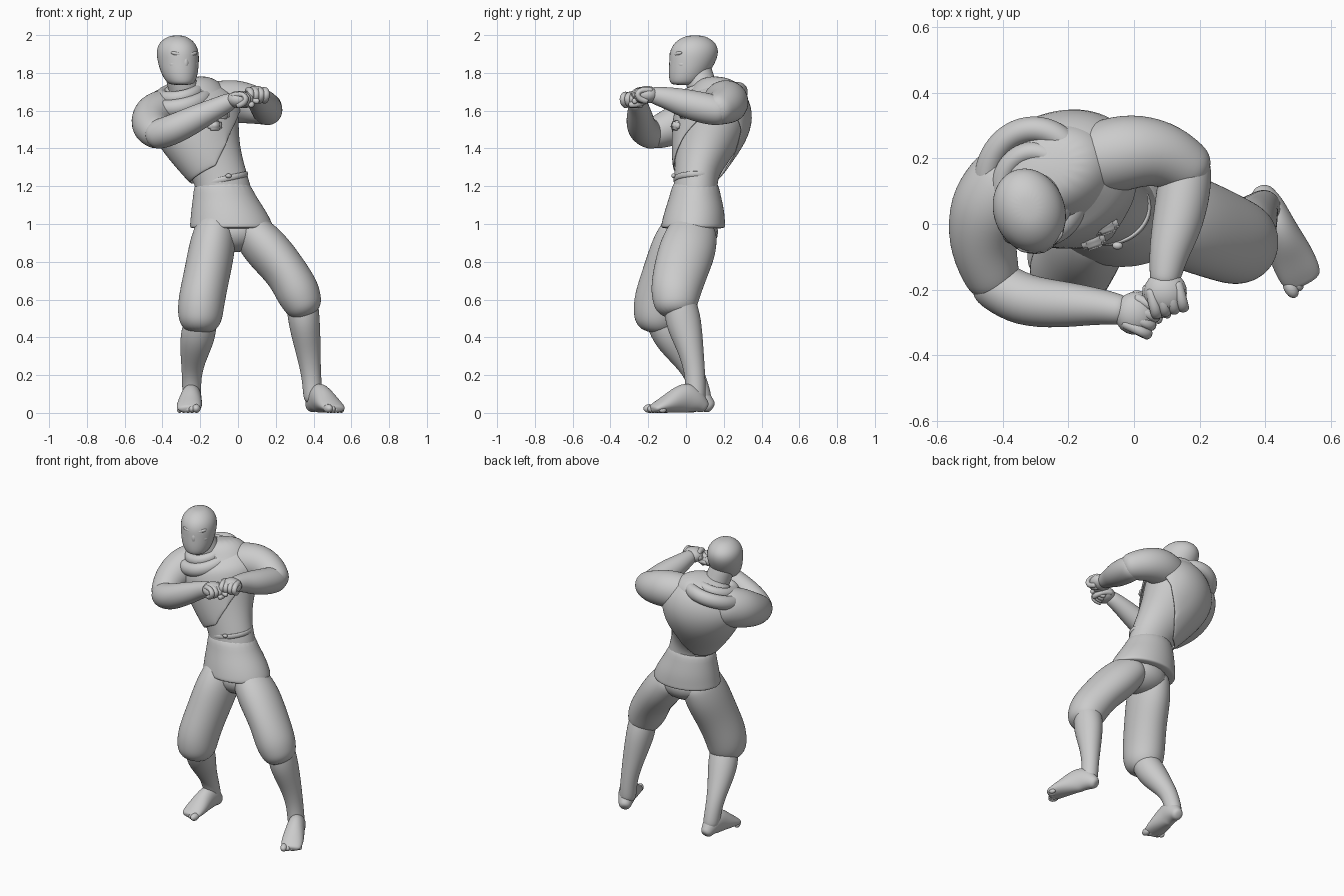
import bpy, bmesh
from math import sin, cos, pi, radians, degrees, atan2
from mathutils import Vector, Matrix

if "Cube" in bpy.data.objects:
    bpy.data.objects.remove(bpy.data.objects["Cube"])

UP = Vector((0, 0, 1))


def finish(bm, name, levels=2, thick=0):
    bmesh.ops.recalc_face_normals(bm, faces=bm.faces)
    me = bpy.data.meshes.new(name)
    bm.to_mesh(me)
    bm.free()
    for p in me.polygons:
        p.use_smooth = True
    ob = bpy.data.objects.new(name, me)
    bpy.context.collection.objects.link(ob)
    if thick:
        m = ob.modifiers.new("thickness", 'SOLIDIFY')
        m.thickness, m.offset = thick, 1
    if levels:
        m = ob.modifiers.new("smooth", 'SUBSURF')
        m.levels = m.render_levels = levels
    return ob


def loft(name, secs, n=16, arm=False, flat=False, ends=True, cut=None, thick=0, closed=False):
    """Skin elliptical sections (x, y, z, a[, b[, yaw]]) along a path."""
    secs = [(Vector(s[:3]), s[3], s[4] if len(s) > 4 else s[3], s[5] if len(s) > 5 else 0) for s in secs]
    k = len(secs)
    rows = []
    for i, (p, a, b, yaw) in enumerate(secs):
        if closed:
            t = secs[(i + 1) % k][0] - secs[i - 1][0]
        else:
            t = secs[min(i + 1, k - 1)][0] - secs[max(i - 1, 0)][0]
        t = UP.copy() if flat else t.normalized()
        ref = UP if arm else Vector((cos(radians(yaw)), sin(radians(yaw)), 0))
        u = (ref - t * ref.dot(t)).normalized()
        rows.append((p, a, b, u, t.cross(u), t))
    if ends and not closed:
        def cap(r, sign):
            p, a, b, u, v, t = r
            m = min(a, b) * sign
            return [(p + t * m * d, a * s, b * s, u, v, t) for d, s in ((.45, .87), (.8, .5))]
        rows = cap(rows[0], -1)[::-1] + rows + cap(rows[-1], 1)
    bm = bmesh.new()
    rings = [[bm.verts.new(p + (u * a * cos(2 * pi * j / n) + v * b * sin(2 * pi * j / n)) * 1.025)
              for j in range(n)] for p, a, b, u, v, t in rows]
    pairs = list(zip(rings, rings[1:])) + ([(rings[-1], rings[0])] if closed else [])
    for r, q in pairs:
        for j in range(n):
            bm.faces.new((r[j], r[(j + 1) % n], q[(j + 1) % n], q[j]))
    if not closed and not cut:
        bm.faces.new(rings[0])
        bm.faces.new(rings[-1])
    if cut:
        bmesh.ops.bisect_plane(bm, geom=bm.verts[:] + bm.edges[:] + bm.faces[:],
                               plane_co=cut[0], plane_no=cut[1], clear_outer=True)
    return finish(bm, name, 2, thick)


def blob(name, loc, size, yaw=0, tilt=0):
    bm = bmesh.new()
    bmesh.ops.create_uvsphere(bm, u_segments=20, v_segments=12, radius=1)
    bm.transform(Matrix.Translation(loc) @ Matrix.Rotation(radians(yaw), 4, 'Z')
                 @ Matrix.Rotation(radians(tilt), 4, 'Y') @ Matrix.Diagonal((*size, 1)))
    return finish(bm, name, 0)


# torso, leaning and twisted
torso = [(-.07, .05, 1.14, .15, .12, 5), (-.09, .05, 1.25, .135, .11, 8), (-.145, .08, 1.36, .165, .14, 14),
         (-.2, .125, 1.49, .215, .18, 18), (-.225, .15, 1.59, .235, .185, 18), (-.24, .16, 1.655, .19, .15, 18)]
loft("torso", torso, 20)

# wrap draped over one shoulder, cut on a diagonal
wrap = [(x - .004, y, z, a * 1.05, b * 1.03, w) for x, y, z, a, b, w in torso[1:]]
wrap[0] = (-.11, .06, 1.28, .145, .118, 10)
wrap.append((-.26, .145, 1.71, .12, .1, 18))
loft("shoulder_wrap", wrap, 24, ends=False, thick=.012, cut=((-.07, 0, 1.42), (.9, .05, -.42)))

# cowl folds around the neck
for name, c, rx, ry, r, tilt in (("cowl_outer_fold", (-.305, .125, 1.66), .145, .165, .042, .25),
                                 ("cowl_inner_fold", (-.305, .105, 1.695), .1, .115, .034, .22)):
    ring = []
    for i in range(20):
        q = 2 * pi * i / 20
        dx, dy = rx * cos(q), ry * sin(q)
        ring.append((c[0] + dx, c[1] + dy, c[2] + dx * .18 + dy * tilt, r * 1.1, r))
    loft(name, ring, 10, arm=True, closed=True)

# tunic skirt, waist fold and knot
loft("tunic_skirt", [(-.09, .05, 1.25, .137, .112, 5), (-.075, .05, 1.16, .158, .13), (-.05, .045, 1.07, .195, .156),
                     (-.035, .038, 1.0, .215, .166), (-.036, .038, .98, .217, .168), (-.036, .038, .975, .19, .14)],
     24, flat=True, ends=False)
fold = [(-.088 + .135 * cos(q), .05 + .111 * sin(q), 1.235 + .03 * cos(q), .016, .008)
        for q in [2 * pi * i / 24 for i in range(24)]]
loft("waist_fold", fold, 8, arm=True, closed=True)
blob("knot", (-.05, -.066, 1.255), (.016, .012, .012))
blob("pelvis", (-.025, .035, .96), (.17, .135, .11))

# chest clasps
for i, loc in enumerate([(-.085, -.005, 1.58), (-.125, -.05, 1.52)]):
    bm = bmesh.new()
    bmesh.ops.create_cube(bm, size=1)
    bmesh.ops.bevel(bm, geom=bm.edges[:], offset=.2, segments=3, affect='EDGES')
    bm.transform(Matrix.Translation(loc) @ Matrix.Rotation(radians(20), 4, 'Z')
                 @ Matrix.Rotation(radians(-20), 4, 'X') @ Matrix.Diagonal((.075, .045, .05, 1)))
    finish(bm, f"clasp_{i + 1}", 0)

# neck and head
loft("neck", [(-.265, .12, 1.64, .085), (-.29, .085, 1.72, .078), (-.315, .062, 1.81, .076)])
HY = 20
loft("head", [(-.3, -.012, 1.735, .05, .058, HY), (-.303, -.002, 1.75, .075, .085, HY),
              (-.31, .015, 1.8, .096, .108, HY), (-.316, .035, 1.86, .106, .124, HY),
              (-.32, .043, 1.91, .109, .131, HY), (-.322, .047, 1.953, .096, .116, HY),
              (-.322, .048, 1.985, .063, .077, HY), (-.322, .048, 1.999, .027, .033, HY)], 20, flat=True, ends=False)


def face(side, fwd, z):
    u, f = Vector((cos(radians(HY)), sin(radians(HY)), 0)), Vector((sin(radians(HY)), -cos(radians(HY)), 0))
    return Vector((-.318, .04, z)) + u * side + f * fwd


blob("nose", face(0, .115, 1.852), (.018, .02, .035), HY)
blob("mask_mouth", face(0, .09, 1.79), (.045, .036, .045), HY)
for s, side in ((-1, "right"), (1, "left")):
    blob(f"{side}_eye", face(s * .04, .107, 1.878), (.017, .01, .008), HY)
    blob(f"{side}_brow", face(s * .04, .104, 1.9), (.036, .016, .012), HY + s * 18, -s * 12)
    blob(f"{side}_cheek", face(s * .045, .085, 1.845), (.038, .028, .026), HY + s * 20)

# arms: cloth sleeve, then bare forearm
loft("left_sleeve", [(-.1, .2, 1.645, .115), (.0, .225, 1.65, .115), (.09, .215, 1.63, .1),
                     (.155, .175, 1.61, .087)], arm=True)
loft("left_forearm", [(.157, .165, 1.6, .08), (.15, .09, 1.615, .082), (.13, -.01, 1.64, .076),
                      (.105, -.09, 1.665, .06), (.095, -.16, 1.68, .048)], arm=True)
loft("right_sleeve", [(-.39, .12, 1.59, .125), (-.45, .04, 1.565, .122), (-.465, -.06, 1.52, .103),
                      (-.435, -.15, 1.485, .088)], arm=True)
loft("right_forearm", [(-.42, -.185, 1.475, .08), (-.34, -.235, 1.5, .08), (-.22, -.245, 1.56, .072),
                       (-.11, -.25, 1.615, .055), (-.05, -.26, 1.645, .048)], arm=True)


# fists: palm, four curled fingers and a thumb
def fist(side, c, fwd, thumb):
    c, f = Vector(c), Vector(fwd).normalized()
    s = UP.cross(f).normalized() * thumb
    h = s.cross(f) * thumb
    h = h if h.z > 0 else -h
    blob(f"{side}_palm", c - f * .008, (.064, .066, .046), degrees(atan2(f.y, f.x)))
    for i in range(4):
        o = c + s * (i - 1.5) * .028
        pts = [(-.015, .022), (.036, .026), (.058, .004), (.044, -.024), (.01, -.032)]
        loft(f"{side}_finger_{i + 1}", [(*(o + f * a + h * b), .0185) for a, b in pts], 8)
    pts = [(-.03, .05, -.005), (.015, .06, -.016), (.05, .04, -.032), (.056, .012, -.034)]
    loft(f"{side}_thumb", [(*(c + f * a + s * b + h * d), .018) for a, b, d in pts], 8)


fist("left", (.097, -.215, 1.685), (.25, -1, .0), -1)
fist("right", (.012, -.275, 1.66), (.9, -.42, .1), 1)

# trousers gathered below the knee
loft("left_trouser", [(.075, .035, .95, .105, .132), (.15, .01, .87, .122, .15), (.255, -.03, .75, .11, .142),
                      (.315, -.055, .645, .117, .132), (.338, -.055, .59, .106, .12)], 20)
loft("right_trouser", [(-.122, .01, .96, .11, .14), (-.138, -.03, .87, .122, .155), (-.165, -.09, .73, .12, .14),
                       (-.195, -.14, .59, .122, .138), (-.2, -.15, .515, .118, .128)], 20)

# shins
loft("left_shin", [(.34, -.03, .58, .085), (.35, -.015, .48, .084, .098), (.37, .025, .34, .068, .068),
                   (.388, .05, .2, .05, .052), (.397, .05, .09, .052, .055)])
loft("right_shin", [(-.195, -.13, .49, .085), (-.215, -.085, .4, .094, .09), (-.235, -.015, .3, .07, .068),
                    (-.246, .05, .2, .05, .052), (-.245, .08, .09, .05, .055)])


# feet with toes
def foot(side, heel, toe, inner):
    a, b = Vector((*heel, 0)), Vector((*toe, 0))
    d = b - a
    yaw = atan2(d.x, -d.y)
    prof = [(.0, .04, .042), (.12, .05, .066), (.3, .053, .082), (.48, .058, .07), (.68, .066, .05),
            (.88, .066, .033), (.97, .06, .024)]
    loft(f"{side}_foot", [(a.x + d.x * t, a.y + d.y * t, h, w, h, degrees(yaw)) for t, w, h in prof])
    u = Vector((cos(yaw), sin(yaw), 0)) * inner
    for i in range(5):
        r = .023 - .0022 * i
        p = a + d * (1 - .03 * i) + u * (.042 - .023 * i)
        blob(f"{side}_toe_{i + 1}", (p.x, p.y, r), (r * .95, r * 1.5, r), degrees(yaw))


foot("left", (.395, .082), (.515, -.175), -1)
foot("right", (-.24, .115), (-.262, -.14), 1)
